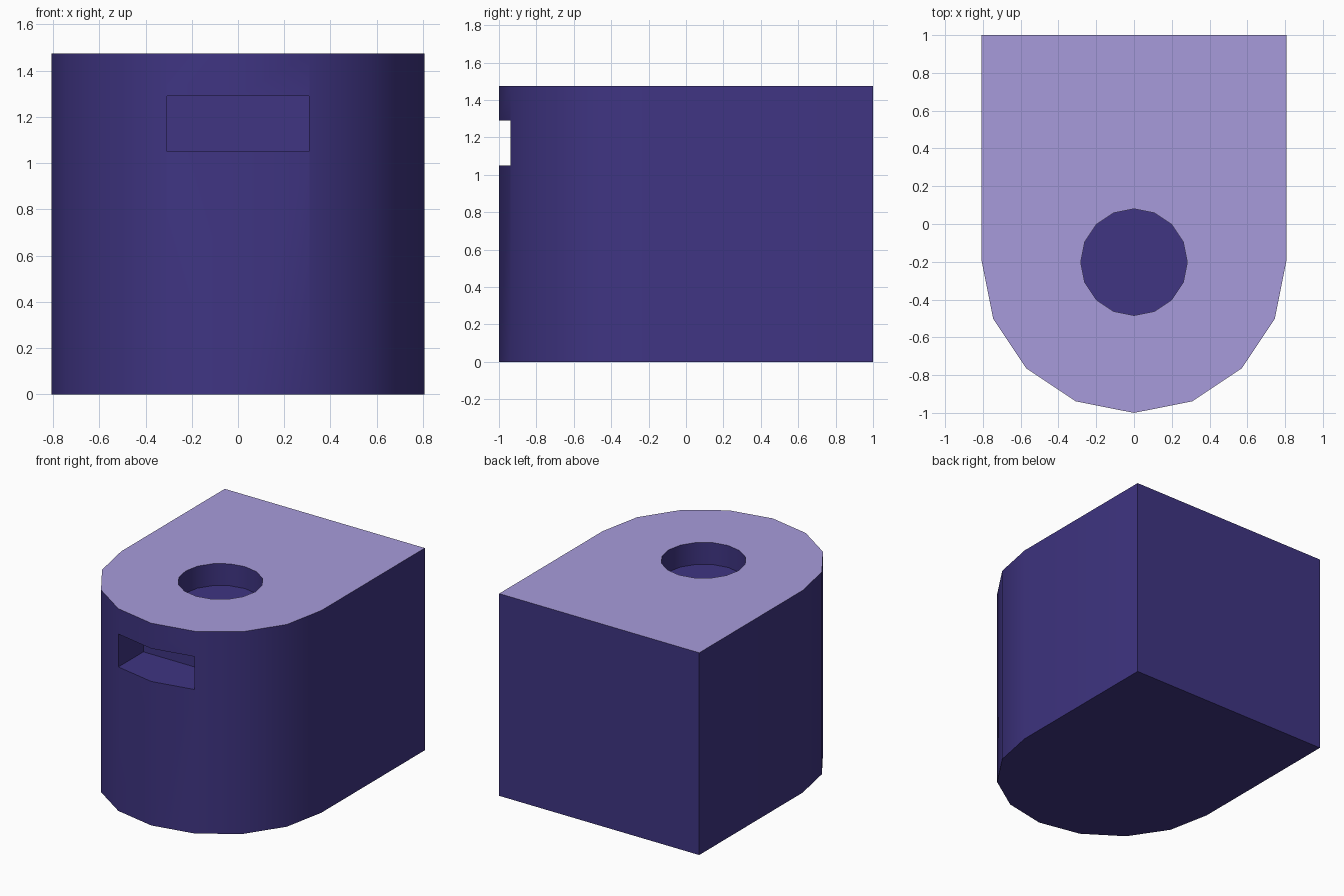
import bpy, bmesh, math

if "Cube" in bpy.data.objects:
    bpy.data.objects.remove(bpy.data.objects["Cube"])

H, R, CY = 1.475, 0.807, -0.193   # height, front radius, arc centre y


def prism(name, pts, z0, z1):
    bm = bmesh.new()
    base = bm.faces.new([bm.verts.new((x, y, z0)) for x, y in pts])
    ext = bmesh.ops.extrude_face_region(bm, geom=[base])
    for v in ext["geom"]:
        if isinstance(v, bmesh.types.BMVert):
            v.co.z = z1
    bmesh.ops.recalc_face_normals(bm, faces=bm.faces)
    me = bpy.data.meshes.new(name)
    bm.to_mesh(me)
    bm.free()
    ob = bpy.data.objects.new(name, me)
    bpy.context.collection.objects.link(ob)
    return ob


def arc(r, cy, start, count):
    return [(r * math.cos(start + i * math.pi / 8),
             cy + r * math.sin(start + i * math.pi / 8)) for i in range(count)]


def material(name, color):
    m = bpy.data.materials.new(name)
    m.diffuse_color = color
    m.use_nodes = True
    m.node_tree.nodes["Principled BSDF"].inputs["Base Color"].default_value = m.diffuse_color
    return m


# Body: square back, half of a 16-gon at the front
body = prism("body", arc(R, CY, math.pi, 9) + [(R, 1), (-R, 1)], 0, H)

# Blind round hole in the top and blind slot in the front
hole = prism("hole_cutter", arc(0.282, -0.202, 0, 16), H - 0.16, H + 0.2)
slot = prism("slot_cutter", [(-0.308, -1.2), (0.308, -1.2), (0.308, -0.65), (-0.308, -0.65)], 1.05, 1.29)

bpy.context.view_layer.objects.active = body
body.select_set(True)
for cutter in (hole, slot):
    mod = body.modifiers.new(cutter.name, 'BOOLEAN')
    mod.operation, mod.solver, mod.object = 'DIFFERENCE', 'EXACT', cutter
    bpy.ops.object.modifier_apply(modifier=mod.name)
    bpy.data.objects.remove(cutter)

# Dark sides and recesses, light top
body.data.materials.clear()
body.data.materials.append(material("dark_purple", (0.05, 0.035, 0.225, 1)))
body.data.materials.append(material("light_purple", (0.39, 0.33, 0.71, 1)))
for p in body.data.polygons:
    p.material_index = 1 if p.center.z > H - 0.01 and p.normal.z > 0.9 else 0

bpy.ops.object.shade_smooth_by_angle(angle=math.radians(30))
